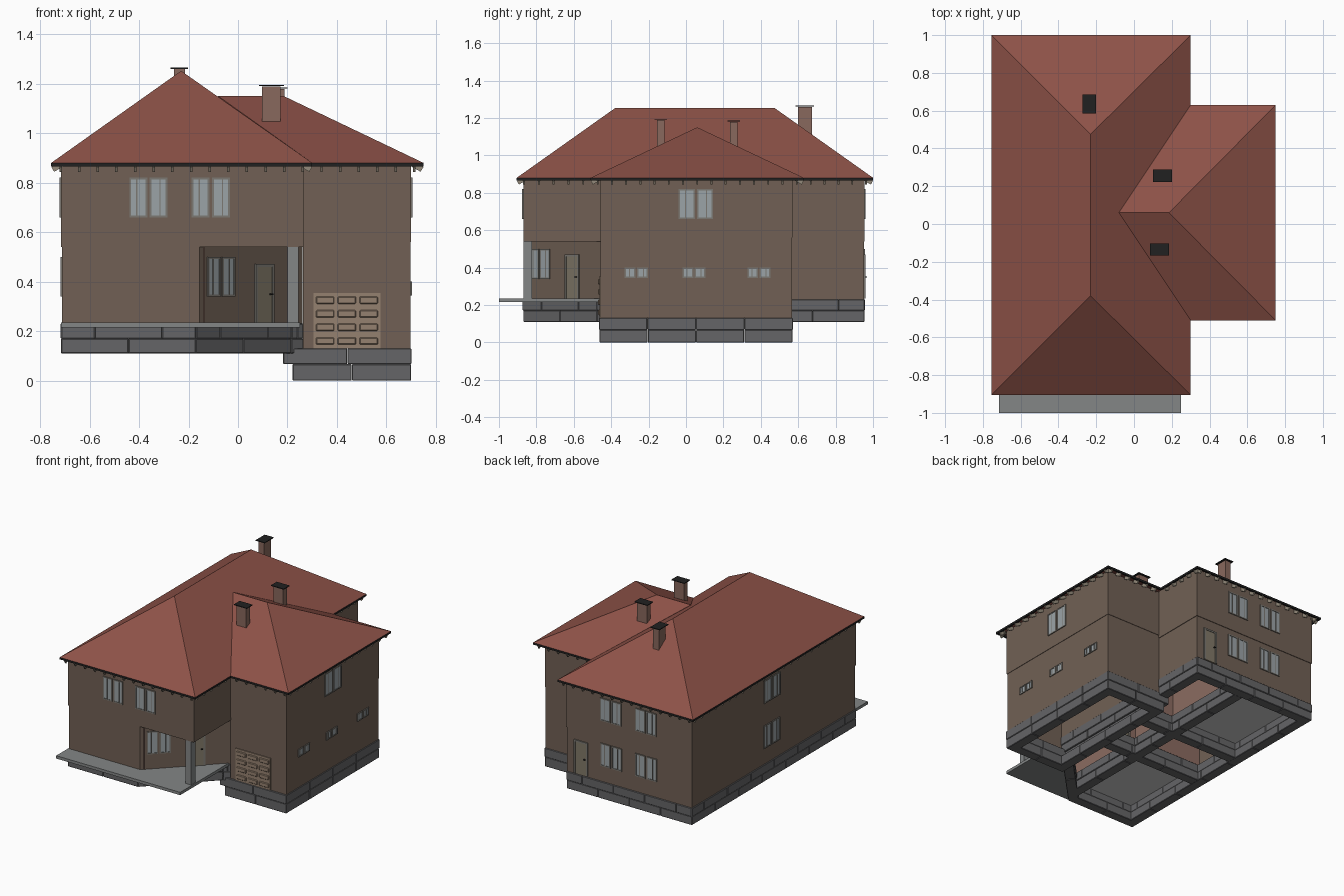
import bpy, bmesh, math
from mathutils import Matrix, Vector

if "Cube" in bpy.data.objects:
    bpy.data.objects.remove(bpy.data.objects["Cube"])


def material(name, rgb):
    m = bpy.data.materials.new(name)
    m.diffuse_color = (*rgb, 1)
    m.use_nodes = True
    m.node_tree.nodes["Principled BSDF"].inputs["Base Color"].default_value = m.diffuse_color
    return m


ROOF = material("roof_red", (0.27, 0.085, 0.065))
WALL = material("wall_brown", (0.165, 0.118, 0.09))
INNER = material("inner_wall", (0.26, 0.15, 0.12))
STONE = material("stone", (0.13, 0.13, 0.135))
SLAB = material("slab_grey", (0.23, 0.24, 0.24))
BLACK = material("black_metal", (0.015, 0.015, 0.015))
FRAME = material("frame", (0.2, 0.19, 0.17))
GLASS = material("glass", (0.33, 0.37, 0.39))
DOOR = material("door", (0.22, 0.19, 0.14))
GATE = material("garage_panel", (0.30, 0.22, 0.16))
BRICK = material("chimney_brick", (0.25, 0.14, 0.11))
WHITE = material("floor_white", (0.9, 0.9, 0.9))
WOOD = material("rafter_wood", (0.3, 0.26, 0.2))


def finish(name, bm, mat):
    bmesh.ops.recalc_face_normals(bm, faces=bm.faces)
    me = bpy.data.meshes.new(name)
    bm.to_mesh(me)
    bm.free()
    me.materials.append(mat)
    ob = bpy.data.objects.new(name, me)
    bpy.context.collection.objects.link(ob)
    return ob


def boxes(name, items, mat, at=(0, 0, 0), angle=0.0, tilt=0.0):
    """items: (cx, cy, cz, sx, sy, sz), turned about z at a point."""
    bm = bmesh.new()
    base = Matrix.Translation(at) @ Matrix.Rotation(angle, 4, 'Z')
    for cx, cy, cz, sx, sy, sz in items:
        m = (base @ Matrix.Translation((cx, cy, cz)) @ Matrix.Rotation(tilt, 4, 'X')
             @ Matrix.Diagonal((sx, sy, sz, 1)))
        bmesh.ops.create_cube(bm, size=1, matrix=m)
    return finish(name, bm, mat)


def prism(name, pts, z0, z1, mat):
    bm = bmesh.new()
    f = bm.faces.new([bm.verts.new((x, y, z0)) for x, y in pts])
    ext = bmesh.ops.extrude_face_region(bm, geom=[f])["geom"]
    bmesh.ops.translate(bm, vec=(0, 0, z1 - z0),
                        verts=[v for v in ext if isinstance(v, bmesh.types.BMVert)])
    return finish(name, bm, mat)


def shell(name, pts, z0, z1, mat, closed=True, t=0.03):
    """Hollow wall following a counter-clockwise plan."""
    bm = bmesh.new()
    lo = [bm.verts.new((x, y, z0)) for x, y in pts]
    hi = [bm.verts.new((x, y, z1)) for x, y in pts]
    n = len(pts)
    for i in range(n if closed else n - 1):
        j = (i + 1) % n
        bm.faces.new((lo[i], lo[j], hi[j], hi[i]))
    me = bpy.data.meshes.new(name)
    bm.to_mesh(me)
    bm.free()
    me.materials.append(mat)
    ob = bpy.data.objects.new(name, me)
    bpy.context.collection.objects.link(ob)
    s = ob.modifiers.new("thickness", 'SOLIDIFY')
    s.thickness, s.offset, s.use_even_offset = t, -1, True


def edge_frame(p, q):
    d = Vector(q) - Vector(p)
    return d.length, math.atan2(d.y, d.x)


def courses(name, pts, z0, heights, closed=True, t=0.07):
    """Rows of bevelled stone blocks along a plan."""
    n = len(pts)
    for e in range(n if closed else n - 1):
        p, q = pts[e], pts[(e + 1) % n]
        length, ang = edge_frame(p, q)
        items, z = [], z0
        for row, h in enumerate(heights):
            count = max(1, round(length / 0.27))
            step = length / count
            cuts = [0] + [step * (k + 0.5 * row) for k in range(1 - row, count)] + [length]
            for a, b in zip(cuts, cuts[1:]):
                if b - a > 0.01:
                    items.append(((a + b) / 2, t / 2 - 0.003 * row, z + h / 2, b - a - 0.001, t, h))
            z += h
        ob = boxes(f"{name}_{e}", items, STONE, (*p, 0), ang)
        b = ob.modifiers.new("bevel", 'BEVEL')
        b.width, b.segments = 0.003, 1


# Plans
main_up = [(-.715, -.87), (.265, -.87), (.265, .955), (-.715, .955)]
main_low = [(-.711, -.866), (-.155, -.866), (.261, -.45), (.261, .951), (-.711, .951)]
wing = [(.262, -.46), (.70, -.46), (.70, .57), (.262, .57)]
wing_low = [(.262, -.457), (.697, -.457), (.697, .567), (.262, .567)]

# Foundations, inner beams and terrace
courses("main_foundation", [(-.715, -.87), (-.17, -.87), (.215, -.475), (.262, -.44),
                            (.262, .955), (-.715, .955)], .11, (.06, .06))
courses("wing_foundation_low", [(.22, -.463), (.70, -.463), (.70, .57), (.22, .57)], 0, (.067,))
courses("wing_foundation_top", [(.182, -.466), (.702, -.466), (.702, .572), (.182, .572)], .067, (.063,))
beams = [((-.65, -.19), (.2, -.19)), ((-.65, .19), (.2, .19)), ((-.11, -.8), (-.11, .89))]
for i, (p, q) in enumerate(beams):
    courses(f"inner_beam_{i}", [p, q], .11, (.06, .06), closed=False)
prism("terrace", [(-.715, -1), (.25, -1), (.25, -.455), (-.155, -.86), (-.715, -.86)], .215, .235, SLAB)
prism("front_floor", [(-.70, -.85), (-.11, -.85), (-.11, -.16), (-.70, -.16)], .22, .23, WHITE)
prism("back_floor", [(-.70, .22), (-.15, .22), (-.15, .94), (-.70, .94)], .22, .23, WHITE)

# Walls of both storeys, partitions and storey slabs
shell("main_lower_wall", main_low, .23, .54, WALL)
shell("main_upper_wall", main_up, .54, .89, WALL)
shell("wing_lower_wall", wing_low, .13, .56, WALL, False)
shell("wing_upper_wall", wing, .56, .885, WALL, False)
boxes("partitions", [(-.225, -.155, .385, .95, .02, .31), (-.225, .225, .385, .95, .02, .31),
                     (-.145, .04, .385, .02, 1.78, .31)], INNER)
prism("main_ceiling", [(x * .97, y * .99) for x, y in main_up], .541, .55, WHITE)
prism("wing_ceiling", [(x - .01, y * .98) for x, y in wing], .561, .57, WHITE)
boxes("porch_column", [(.222, -.847, .3875, .045, .045, .305)], SLAB)


# Roofs
def roof(name, verts, faces):
    bm = bmesh.new()
    vs = [bm.verts.new(v) for v in verts]
    for f in faces:
        bm.faces.new([vs[i] for i in f])
    ob = finish(name, bm, ROOF)
    for p in ob.data.polygons:
        if p.normal.z < 0:
            p.flip()
    s = ob.modifiers.new("thickness", 'SOLIDIFY')
    s.thickness, s.offset = 0.008, -1


E = .88
roof("main_roof", [(-.755, -.905, E), (.30, -.905, E), (.30, 1, E), (-.755, 1, E),
                   (-.23, -.38, 1.252), (-.23, .475, 1.252)],
     [(0, 1, 4), (1, 2, 5, 4), (2, 3, 5), (3, 0, 4, 5)])
roof("wing_roof", [(.30, -.51, E), (.75, -.51, E), (.75, .63, E), (.30, .63, E),
                   (.185, .06, 1.15), (-.08, .06, 1.15)],
     [(0, 1, 4, 5), (1, 2, 4), (2, 3, 5, 4)])

# Gutters and rafter tails along every eave
eaves = [((-.755, -.905), (.30, -.905)), ((.30, -.905), (.30, -.51)), ((.30, -.51), (.75, -.51)),
         ((.75, -.51), (.75, .63)), ((.75, .63), (.30, .63)), ((.30, .63), (.30, 1)),
         ((.30, 1), (-.755, 1)), ((-.755, 1), (-.755, -.905))]
for i, (p, q) in enumerate(eaves):
    length, ang = edge_frame(p, q)
    boxes(f"gutter_{i}", [(length / 2, .006, .873, length, .012, .014)], BLACK, (*p, 0), ang)
    n = max(2, round(length / .075))
    boxes(f"rafter_tails_{i}", [(length * (k + .5) / n, .028, .866, .01, .05, .022) for k in range(n)],
          WOOD, (*p, 0), ang, math.radians(30))


# Windows, doors and garage door; local -y faces outwards
def window(name, x, y, deg, w, z0, z1):
    h, zc, a = z1 - z0, (z0 + z1) / 2, math.radians(deg)
    bars, panes = [], []
    leaf = w * .47
    for s in (-1, 1):
        cx = s * (w - leaf) / 2
        for k in (-1, 1):
            bars.append((cx + k * (leaf / 2 - .004), 0, zc, .008, .012, h))
            bars.append((cx, 0, zc + k * (h / 2 - .004), leaf, .012, .008))
        bars.append((cx + s * leaf * .08, 0, zc, .005, .01, h))
        panes.append((cx, 0, zc, leaf - .01, .006, h - .01))
    boxes(name + "_frame", bars, FRAME, (x, y, 0), a)
    boxes(name + "_glass", panes, GLASS, (x, y, 0), a)


def door(name, x, y, deg, w, z0, z1):
    h, zc, a = z1 - z0, (z0 + z1) / 2, math.radians(deg)
    boxes(name + "_leaf", [(0, 0, zc, w - .015, .010, h)], DOOR, (x, y, 0), a)
    boxes(name + "_frame", [(-w / 2, 0, zc, .012, .016, h), (w / 2, 0, zc, .012, .016, h),
                            (0, 0, z1, w + .012, .016, .012)], FRAME, (x, y, 0), a)
    boxes(name + "_handle", [(w * .33, -.01, zc, .012, .012, .006)], BLACK, (x, y, 0), a)


UP, LOW = (.66, .82), (.34, .50)
for i, x in enumerate((-.362, -.11)):
    window(f"front_window_{i}", x, -.87, 0, .155, *UP)
for i, x in enumerate((-.085, -.357)):
    window(f"back_upper_window_{i}", x, .955, 180, .165, *UP)
    window(f"back_lower_window_{i}", x, .951, 180, .165, *LOW)
window("left_upper_window", -.715, .065, -90, .18, *UP)
window("left_lower_window", -.711, .065, -90, .18, *LOW)
window("right_window", .70, .053, 90, .185, *UP)
for i, y in enumerate((-.265, .043, .39)):
    window(f"small_window_{i}", .697, y, 90, .125, .345, .40)
window("porch_window", -.07, -.781, 45, .155, *LOW)
door("porch_door", .105, -.606, 45, .095, .235, .465)
door("back_door", .15, .951, 180, .095, .235, .465)
door("inner_door", -.03, -.145, 180, .095, .235, .465)

boxes("garage_door", [(.44, -.457, .2425, .27, .012, .225)], GATE)
panels = [(.44 + (c - 1) * .088, -.464, .16 + r * .055, .074, .012, .03)
          for c in range(3) for r in range(4)]
ob = boxes("garage_door_panels", panels, GATE)
ob.modifiers.new("bevel", 'BEVEL').width = .004

# Chimneys with posts and flat caps
for name, x, y, sx, sy, z0, z1 in (("main_chimney", -.237, .635, .045, .075, 1.0, 1.265),
                                   ("wing_chimney_back", .15, .255, .075, .04, .97, 1.185),
                                   ("wing_chimney_front", .135, -.135, .075, .04, .97, 1.195)):
    top = z1 - .006
    boxes(name, [(x, y, (z0 + top) / 2, sx, sy, top - z0)], BRICK)
    boxes(name + "_cap", [(x, y, z1 - .002, sx + .025, sy + .025, .005)], BLACK)
